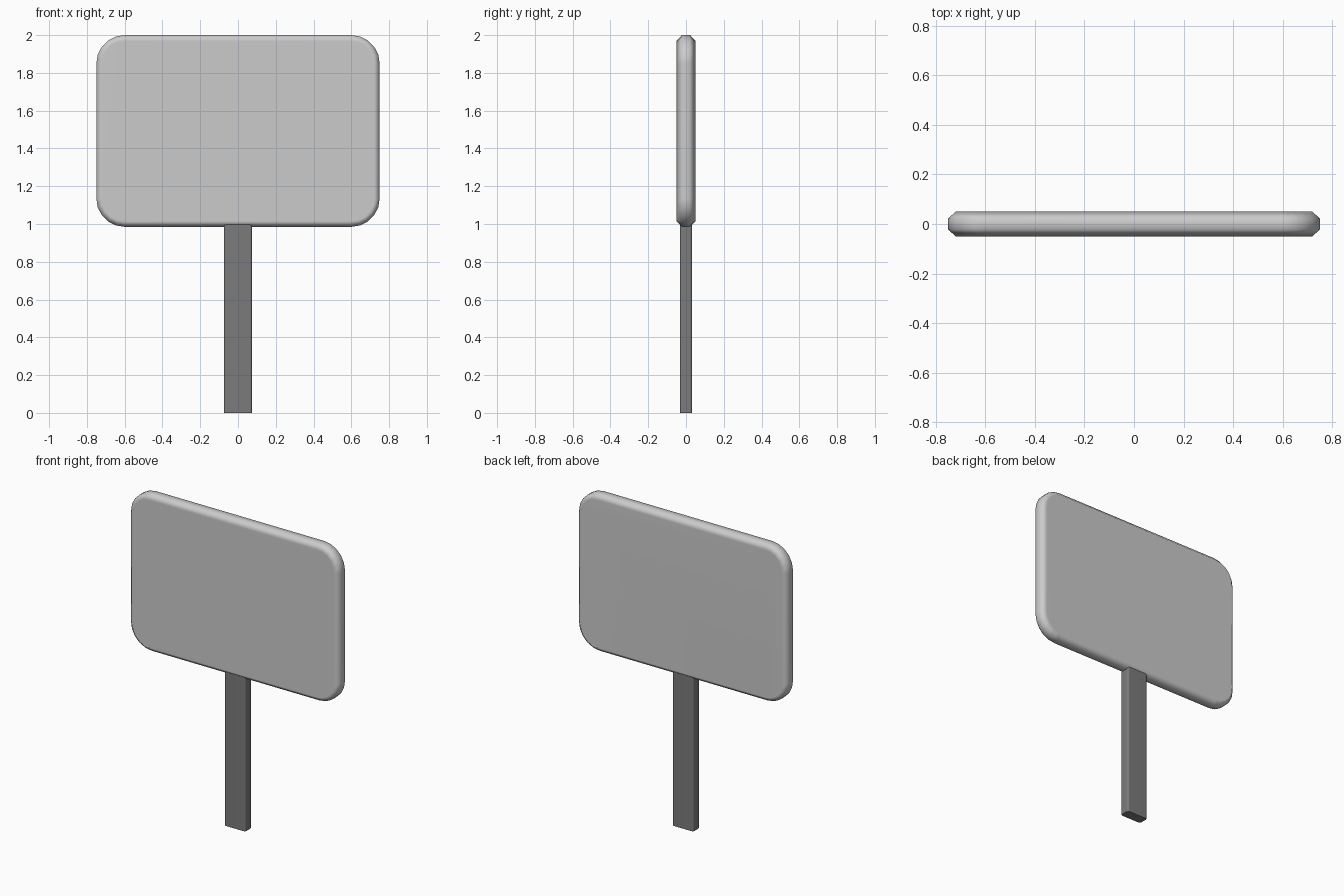
import bpy, bmesh, math

if "Cube" in bpy.data.objects:
    bpy.data.objects.remove(bpy.data.objects["Cube"])


def rounded_outline(hw, hh, r, seg):
    """Rounded rectangle points, counter-clockwise, centred on the origin."""
    pts = []
    for i, (sx, sy) in enumerate([(1, 1), (-1, 1), (-1, -1), (1, -1)]):
        for k in range(seg + 1):
            a = math.pi / 2 * (i + k / seg)
            pts.append((sx * (hw - r) + r * math.cos(a), sy * (hh - r) + r * math.sin(a)))
    return pts


def loft(name, rings):
    """Solid through a list of equal-length rings, capped at both ends."""
    bm = bmesh.new()
    loops = [[bm.verts.new(p) for p in ring] for ring in rings]
    for a, b in zip(loops, loops[1:]):
        for i in range(len(a)):
            j = (i + 1) % len(a)
            bm.faces.new((a[i], a[j], b[j], b[i]))
    bm.faces.new(loops[0])
    bm.faces.new(loops[-1])
    bmesh.ops.recalc_face_normals(bm, faces=bm.faces)
    me = bpy.data.meshes.new(name)
    bm.to_mesh(me)
    bm.free()
    ob = bpy.data.objects.new(name, me)
    bpy.context.collection.objects.link(ob)
    bpy.ops.object.select_all(action='DESELECT')
    ob.select_set(True)
    bpy.context.view_layer.objects.active = ob
    bpy.ops.object.shade_smooth_by_angle(angle=math.radians(60))
    ob.modifiers.new("weighted_normals", 'WEIGHTED_NORMAL').keep_sharp = True
    return ob


# Sign panel: rounded board with chamfered front and back rims
Z_MID, HALF_H = 1.4925, 0.5075
panel_rings = []
for y, inset in [(-0.05, 0.03), (-0.022, 0), (0.022, 0), (0.05, 0.03)]:
    outline = rounded_outline(0.75 - inset, HALF_H - inset, 0.15 - inset, 5)
    panel_rings.append([(x, y, Z_MID + z) for x, z in outline])
loft("sign_panel", panel_rings)

# Post: flat bar with softened edges
post_rings = [[(x, y, z) for x, y in rounded_outline(0.075, 0.033, 0.012, 2)]
              for z in (0, 1.0)]
post = loft("post", post_rings)
mat = bpy.data.materials.new("dark_grey")
mat.diffuse_color = (0.2, 0.2, 0.2, 1)
mat.use_nodes = True
mat.node_tree.nodes["Principled BSDF"].inputs["Base Color"].default_value = mat.diffuse_color
post.data.materials.append(mat)
